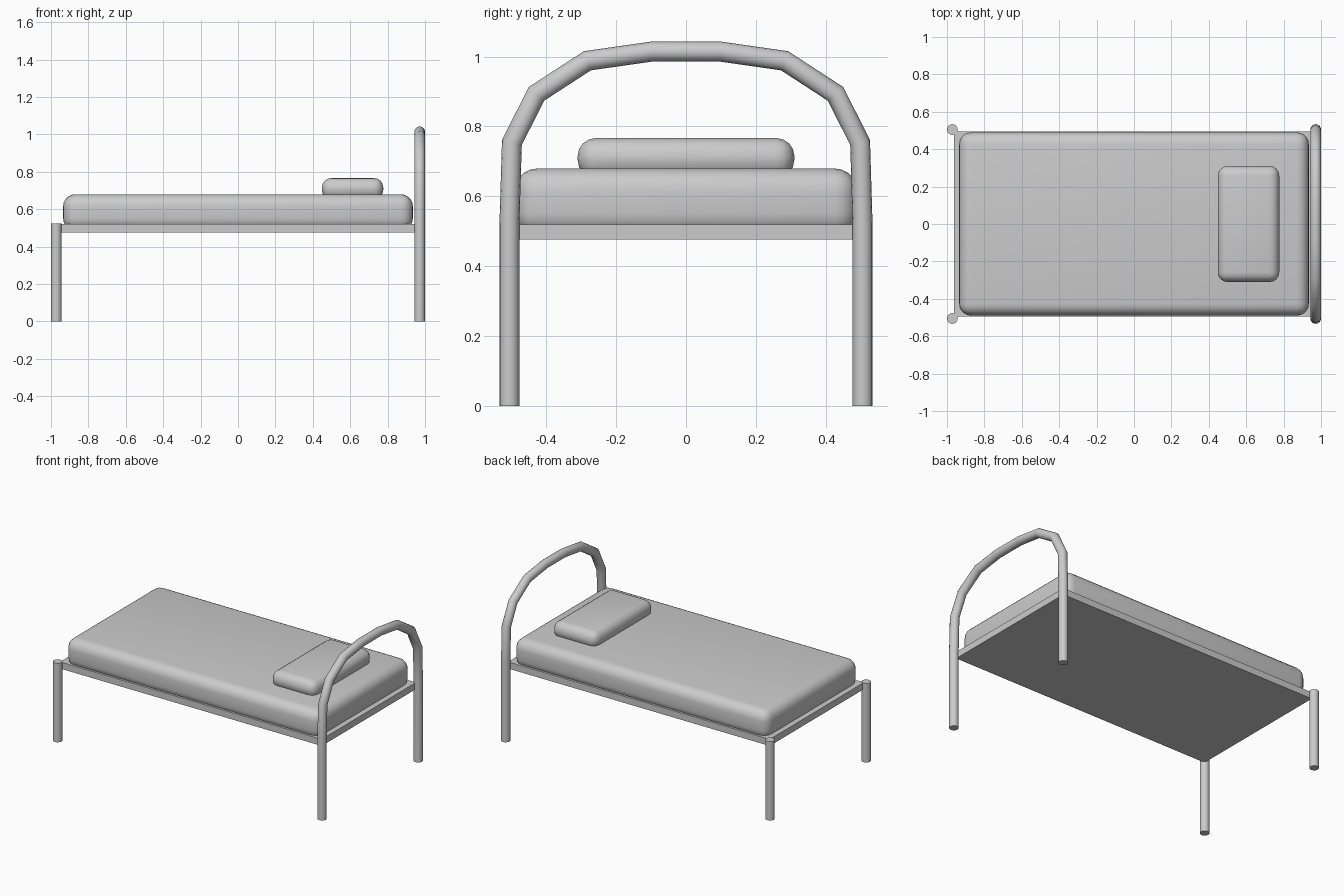
import bpy, bmesh, math
from mathutils import Vector

if "Cube" in bpy.data.objects:
    bpy.data.objects.remove(bpy.data.objects["Cube"])

R = 0.0285      # tube radius
SIDES = 16
LEG_X, LEG_Y = 0.9715, 0.505


def finish(name, bm, angle=None):
    bmesh.ops.recalc_face_normals(bm, faces=bm.faces)
    mesh = bpy.data.meshes.new(name)
    bm.to_mesh(mesh)
    bm.free()
    ob = bpy.data.objects.new(name, mesh)
    bpy.context.collection.objects.link(ob)
    if angle:
        bpy.ops.object.select_all(action='DESELECT')
        ob.select_set(True)
        bpy.context.view_layer.objects.active = ob
        bpy.ops.object.shade_smooth_by_angle(angle=math.radians(angle))
    return ob


def box(name, lo, hi, bevel=0, segments=4):
    bm = bmesh.new()
    bmesh.ops.create_cube(bm, size=1)
    for v in bm.verts:
        v.co = [(a + b) / 2 + c * (b - a) for a, b, c in zip(lo, hi, v.co)]
    if bevel:
        bmesh.ops.bevel(bm, geom=bm.edges[:], offset=bevel, segments=segments,
                        profile=0.5, affect='EDGES')
    return finish(name, bm, 40 if bevel else None)


def tube(name, x, path):
    """Mitred tube along a path of (y, z) points in the plane at x."""
    bm = bmesh.new()
    pts = [Vector((x, y, z)) for y, z in path]
    rings = []
    for i, p in enumerate(pts):
        a = (p - pts[i - 1]).normalized() if i else (pts[1] - p).normalized()
        b = (pts[i + 1] - p).normalized() if i < len(pts) - 1 else a
        t = (a + b).normalized()
        side = Vector((0, -t.z, t.y)) / t.dot(a)
        rings.append([bm.verts.new(p + R * (Vector((1, 0, 0)) * math.cos(k) + side * math.sin(k)))
                      for k in (2 * math.pi * j / SIDES for j in range(SIDES))])
    for r, s in zip(rings, rings[1:]):
        for j in range(SIDES):
            n = (j + 1) % SIDES
            bm.faces.new((r[j], r[n], s[n], s[j]))
    bm.faces.new(rings[0])
    bm.faces.new(rings[-1])
    return finish(name, bm, 40)


# bed base
box("bed_base", (-0.962, -0.495, 0.476), (0.962, 0.495, 0.52))

# mattress and pillow
box("mattress", (-0.935, -0.49, 0.487), (0.935, 0.49, 0.68), 0.065, 5)
box("pillow", (0.448, -0.31, 0.652), (0.777, 0.31, 0.767), 0.052, 4)

# foot legs
for side, s in (("front", -1), ("back", 1)):
    tube(side + "_foot_leg", -LEG_X, [(s * LEG_Y, 0), (s * LEG_Y, 0.525)])

# head legs joined by an arched rail
half = [(LEG_Y, 0), (LEG_Y, 0.525), (0.498, 0.754), (0.428, 0.893),
        (0.282, 0.988), (0.1, 1.014)]
tube("arched_headboard", LEG_X, [(-y, z) for y, z in half] + half[::-1])
